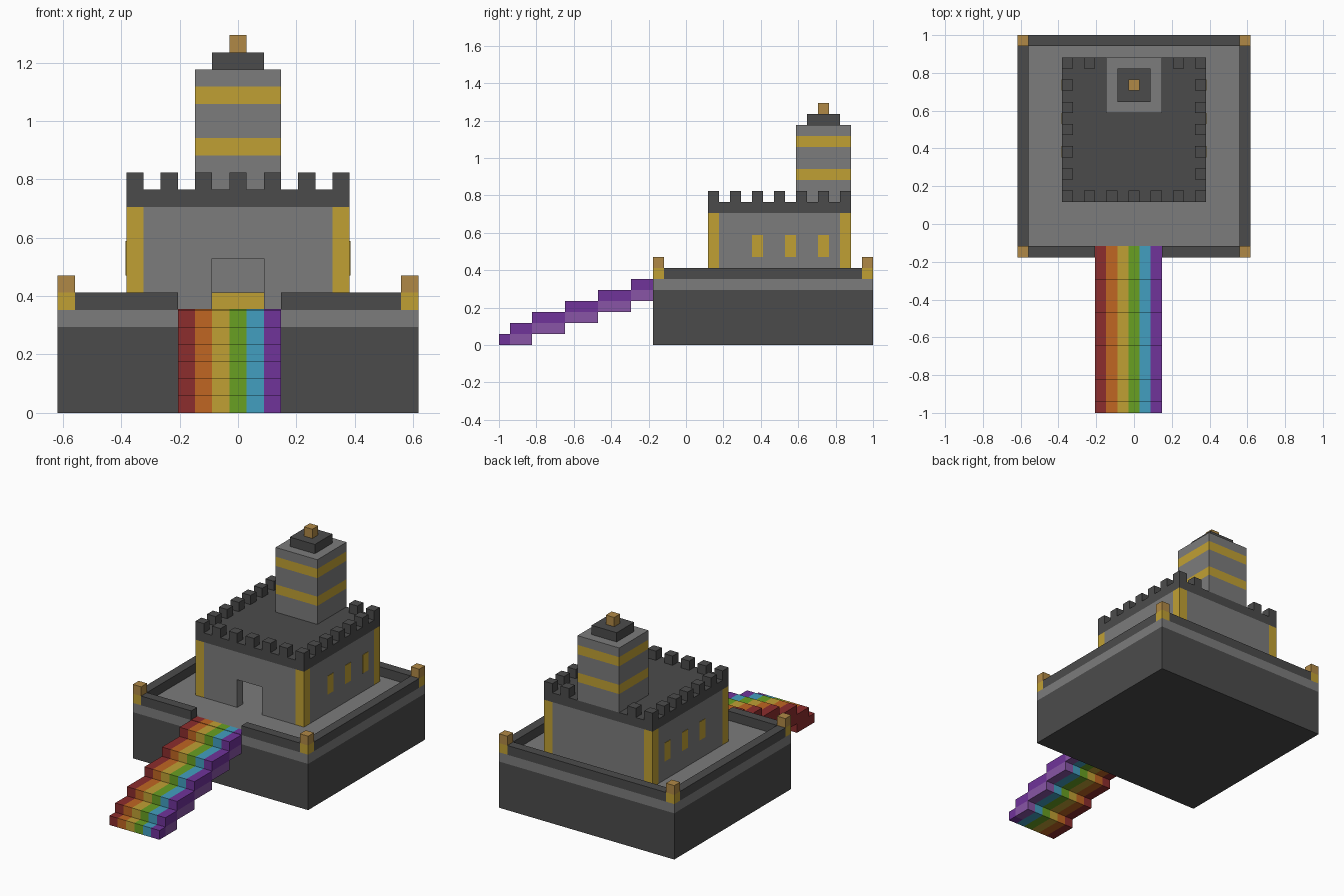
import bpy
import bmesh
from mathutils import Matrix, Vector

if "Cube" in bpy.data.objects:
    bpy.data.objects.remove(bpy.data.objects["Cube"], do_unlink=True)

U = 1 / 17  # one building block


def material(name, code):
    def linear(c):
        c /= 255
        return c / 12.92 if c <= 0.04045 else ((c + 0.055) / 1.055) ** 2.4
    colour = [linear(c) for c in bytes.fromhex(code)] + [1]
    mat = bpy.data.materials.new(name)
    mat.use_nodes = True
    mat.diffuse_color = colour
    mat.node_tree.nodes["Principled BSDF"].inputs["Base Color"].default_value = colour
    return mat


DARK = material("dark stone", "4b4b4b")
GREY = material("grey stone", "7c7c7c")
GOLD = material("gold", "c0a034")
TAN = material("tan", "b08946")
RED = material("red", "8c2d2d")
ORANGE = material("orange", "c06622")
GREEN = material("green", "68a022")
BLUE = material("blue", "429fc0")
PURPLE = material("purple", "70339a")
LILAC = material("light purple", "8855a6")


def blocks(name, mat, *spans):
    """One object made of boxes, each given as (x0, x1, y0, y1, z0, z1) in blocks."""
    bm = bmesh.new()
    for x0, x1, y0, y1, z0, z1 in spans:
        centre = Vector((x0 + x1, y0 + y1, z0 + z1)) * U / 2
        size = Vector((x1 - x0, y1 - y0, z1 - z0)) * U
        bmesh.ops.create_cube(bm, size=1, matrix=Matrix.LocRotScale(centre, None, size))
    mesh = bpy.data.meshes.new(name)
    bm.to_mesh(mesh)
    bm.free()
    mesh.materials.append(mat)
    obj = bpy.data.objects.new(name, mesh)
    bpy.context.collection.objects.link(obj)
    return obj


def corners(x, y0, y1, z0, z1):
    """Four one-block posts at the corners of a rectangle."""
    return [(a, a + 1, b, b + 1, z0, z1) for a in (-x, x - 1) for b in (y0, y1 - 1)]


# Terrace with its low wall and corner posts
blocks("terrace_base", DARK, (-10.5, 10.5, -3, 17, 0, 5))
blocks("terrace_floor", GREY, (-10.5, 10.5, -3, 17, 5, 6))
blocks("terrace_wall", DARK,
       (-9.5, -3.5, -3, -2, 6, 7), (2.5, 9.5, -3, -2, 6, 7), (-9.5, 9.5, 16, 17, 6, 7),
       (-10.5, -9.5, -2, 16, 6, 7), (9.5, 10.5, -2, 16, 6, 7))
blocks("terrace_posts", GOLD, *corners(10.5, -3, 17, 6, 7))
blocks("terrace_post_caps", TAN, *corners(10.5, -3, 17, 7, 8))

# Hollow keep with a doorway
blocks("keep_walls", GREY,
       (-5.5, -1.5, 2, 3, 6, 12), (1.5, 5.5, 2, 3, 6, 12), (-1.5, 1.5, 2, 3, 9, 12),
       (-5.5, 5.5, 14, 15, 6, 12), (-6.5, -5.5, 3, 14, 6, 12), (5.5, 6.5, 3, 14, 6, 12))
blocks("keep_corner_columns", GOLD, *corners(6.5, 2, 15, 6, 12))
blocks("keep_roof", DARK, (-6.5, 6.5, 2, 15, 12, 13))
blocks("treasure_row", GOLD, (-1.5, 1.5, 13, 14, 6, 7))
blocks("keep_windows", GOLD,
       *[(x - 0.04, x + 0.04, y, y + 1, 8, 10) for x in (-6.5, 6.5) for y in (6, 9, 12)])

# Battlements around the roof, left out where the tower stands
merlons = []
for i in range(7):
    x, y = 2 * i - 6.5, 2 * i + 2
    merlons.append((x, x + 1, 2, 3, 13, 14))
    if abs(x + 0.5) > 2.5:
        merlons.append((x, x + 1, 14, 15, 13, 14))
    if 0 < i < 6:
        merlons += [(-6.5, -5.5, y, y + 1, 13, 14), (5.5, 6.5, y, y + 1, 13, 14)]
blocks("battlements", DARK, *merlons)

# Tower in alternating bands, with a stepped cap
blocks("tower_stone", GREY, *[(-2.5, 2.5, 10, 15, a, b) for a, b in ((13, 15), (16, 18), (19, 20))])
blocks("tower_bands", GOLD, *[(-2.5, 2.5, 10, 15, z, z + 1) for z in (15, 18)])
blocks("tower_cap", DARK, (-1.5, 1.5, 11, 14, 20, 21))
blocks("tower_finial", TAN, (-0.5, 0.5, 12, 13, 21, 22))

# Striped stairway: each step has a tread and a part running back under the next step
edges = (-17, -16, -14, -11, -8, -5, -3)
stripes = (("red", RED), ("orange", ORANGE), ("gold", GOLD),
           ("green", GREEN), ("blue", BLUE), ("purple", PURPLE))
for i, (label, mat) in enumerate(stripes):
    x = i - 3.5
    treads = [(x, x + 1, edges[k], edges[k + 1], k, k + 1) for k in range(6)]
    backs = [(x, x + 1, edges[k + 1], edges[k + 2], k, k + 1) for k in range(5)]
    blocks("stair_" + label, mat, *treads)
    blocks("stair_underside_" + label, LILAC if mat == PURPLE else mat, *backs)
    blocks("threshold_" + label, mat, (x, x + 1, -3, -2, 6, 6.04))
